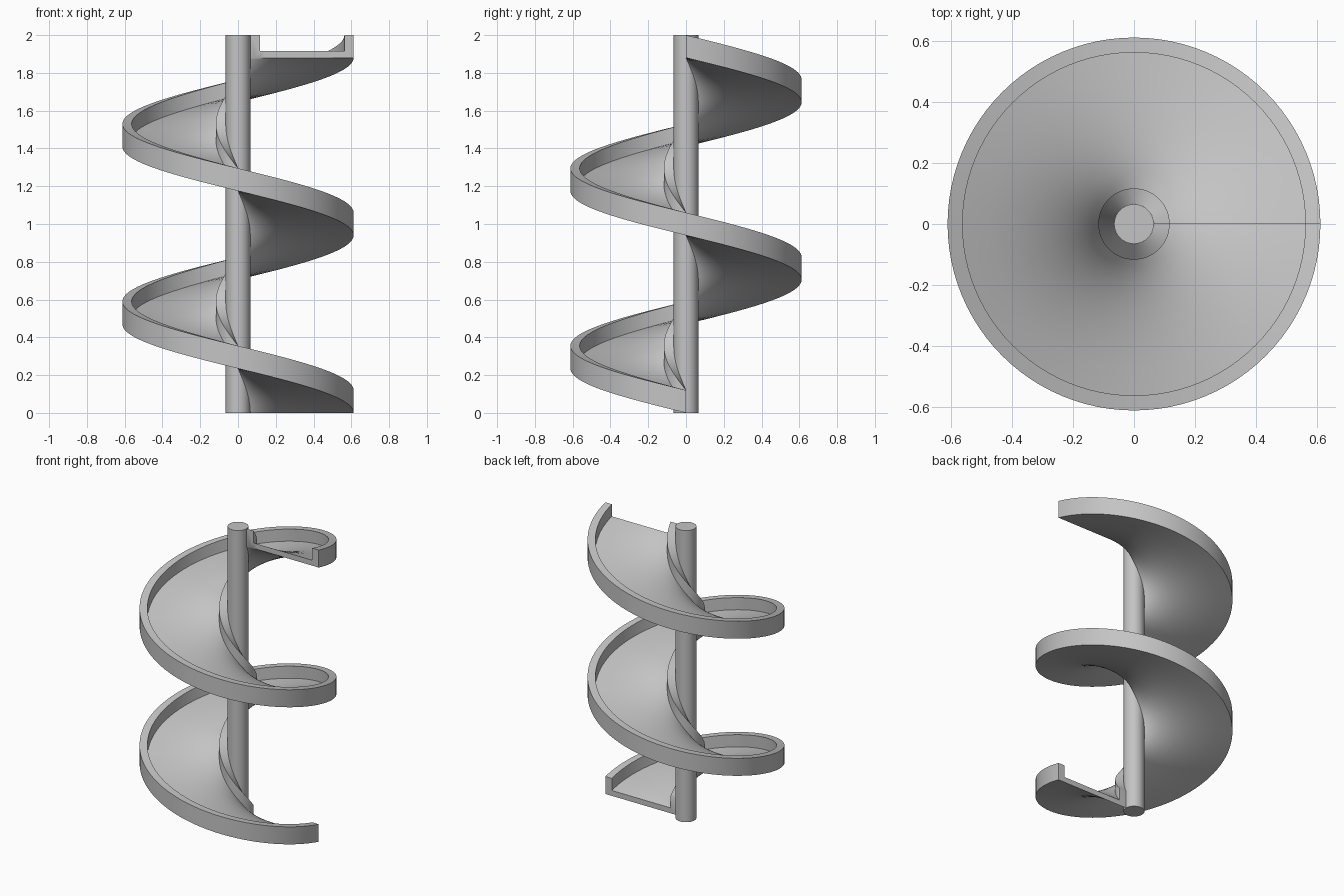
import bpy, bmesh
from math import cos, sin, pi, radians

cube = bpy.data.objects.get("Cube")
if cube:
    bpy.data.objects.remove(cube, do_unlink=True)

SHAFT_R, LIP_R, WALL_R, OUTER_R = 0.065, 0.117, 0.563, 0.612
WALL_H, FLOOR_H = 0.12, 0.037
TURNS, STEPS = 2, 96
RISE = 2.0 - WALL_H

steel = bpy.data.materials.new("plain grey")
steel.use_nodes = True
grey = (0.55, 0.55, 0.55, 1)
steel.diffuse_color = grey
steel.node_tree.nodes["Principled BSDF"].inputs["Base Color"].default_value = grey


def finish(obj):
    """Assign the colour and smooth the curved faces, keeping hard edges."""
    obj.data.materials.append(steel)
    bpy.ops.object.select_all(action="DESELECT")
    obj.select_set(True)
    bpy.context.view_layer.objects.active = obj
    bpy.ops.object.shade_smooth_by_angle(angle=radians(35))


def radii(start, end, count):
    """Radii spaced more tightly near the shaft, where the slope is steepest."""
    return [start * (end / start) ** (i / count) for i in range(count + 1)]


# Central shaft
bpy.ops.mesh.primitive_cylinder_add(vertices=64, radius=SHAFT_R, depth=2, location=(0, 0, 1))
shaft = bpy.context.object
shaft.name = "central_shaft"
finish(shaft)

# U-shaped trough section: underside, outer wall, floor, inner wall
section = [(r, 0) for r in radii(SHAFT_R, OUTER_R, 12)]
section += [(OUTER_R, WALL_H), (WALL_R, WALL_H)]
section += [(r, FLOOR_H) for r in reversed(radii(LIP_R, WALL_R, 9))]
section += [(LIP_R, WALL_H), (SHAFT_R, WALL_H)]

# Sweep the section down-to-up, clockwise seen from above
bm = bmesh.new()
rings = []
for i in range(TURNS * STEPS + 1):
    a = -2 * pi * i / STEPS
    lift = RISE * i / (TURNS * STEPS)
    rings.append([bm.verts.new((r * cos(a), r * sin(a), z + lift)) for r, z in section])
n = len(section)
for low, high in zip(rings, rings[1:]):
    for j in range(n):
        k = (j + 1) % n
        bm.faces.new((low[j], low[k], high[k], high[j]))

# Flat end caps
bm.faces.new(rings[0])
bm.faces.new(rings[-1])
bmesh.ops.recalc_face_normals(bm, faces=bm.faces)
mesh = bpy.data.meshes.new("spiral_trough")
bm.to_mesh(mesh)
bm.free()
trough = bpy.data.objects.new("spiral_trough", mesh)
bpy.context.collection.objects.link(trough)
finish(trough)
